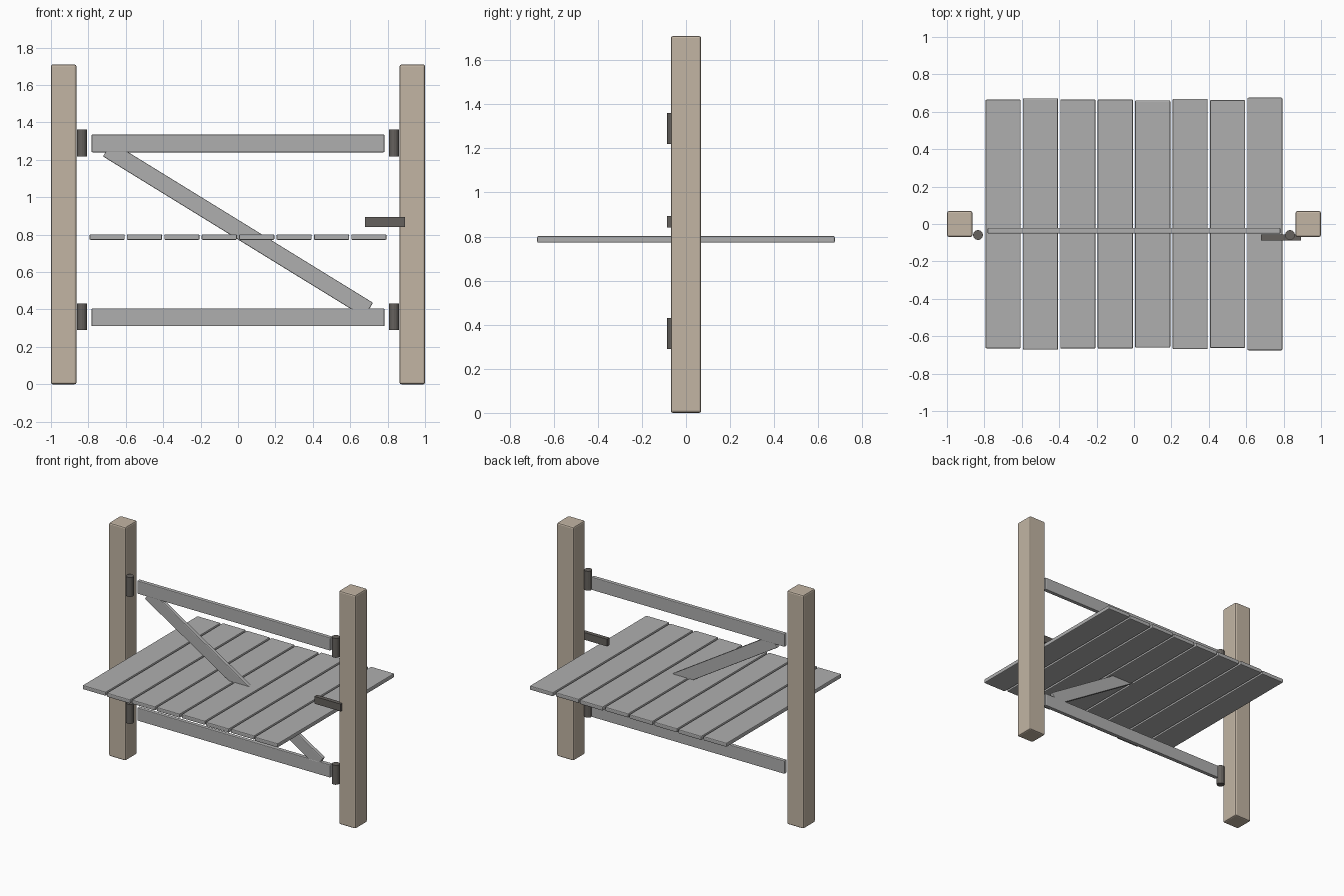
import bpy
import math

default = bpy.data.objects.get("Cube")
if default:
    bpy.data.objects.remove(default)


def material(name, rgb):
    mat = bpy.data.materials.new(name)
    mat.use_nodes = True
    colour = (*rgb, 1)
    mat.diffuse_color = colour
    mat.node_tree.nodes["Principled BSDF"].inputs["Base Color"].default_value = colour
    return mat


tan_wood = material("tan wood", (0.54, 0.46, 0.37))
grey_wood = material("weathered grey wood", (0.43, 0.43, 0.43))
iron = material("dark iron", (0.13, 0.12, 0.11))


def finish(obj, name, mat, bevel):
    obj.name = name
    obj.data.materials.append(mat)
    if bevel:
        mod = obj.modifiers.new("Edge bevel", "BEVEL")
        mod.width = bevel
        mod.segments = 2
    return obj


def box(name, centre, size, mat, bevel=0.0, tilt=0.0):
    bpy.ops.mesh.primitive_cube_add(size=1, location=centre)
    obj = bpy.context.object
    obj.scale = size
    bpy.ops.object.transform_apply(location=False, rotation=False, scale=True)
    obj.rotation_euler.y = tilt
    return finish(obj, name, mat, bevel)


gate_y = -0.036
rail_heights = {"lower": 0.358, "upper": 1.288}

# Posts and hinge barrels on both sides
for side, sign in (("left", 1), ("right", -1)):
    box(f"{side}_post", (sign * 0.932, 0, 0.855), (0.136, 0.138, 1.71), tan_wood, 0.01)
    for level, z in rail_heights.items():
        bpy.ops.mesh.primitive_cylinder_add(
            vertices=12, radius=0.027, depth=0.142, location=(sign * 0.834, -0.059, z + 0.002))
        finish(bpy.context.object, f"{side}_{level}_hinge", iron, 0)

# Horizontal rails
for level, z in rail_heights.items():
    box(f"{level}_rail", (0, gate_y, z), (1.566, 0.03, 0.095), grey_wood, 0.005)

# Diagonal brace
box("diagonal_brace", (0, gate_y, 0.827), (1.64, 0.028, 0.09), grey_wood, 0.005,
    math.radians(31.6))

# Flat planks of slightly uneven length
lengths = (1.33, 1.344, 1.332, 1.332, 1.322, 1.338, 1.326, 1.35)
for i, length in enumerate(lengths):
    x = (i - 3.5) * 0.2
    box(f"plank_{i + 1}", (x, 0, 0.787), (0.188, length, 0.03), grey_wood, 0.006)

# Latch bar
box("latch_bar", (0.786, -0.072, 0.867), (0.214, 0.03, 0.053), iron)
